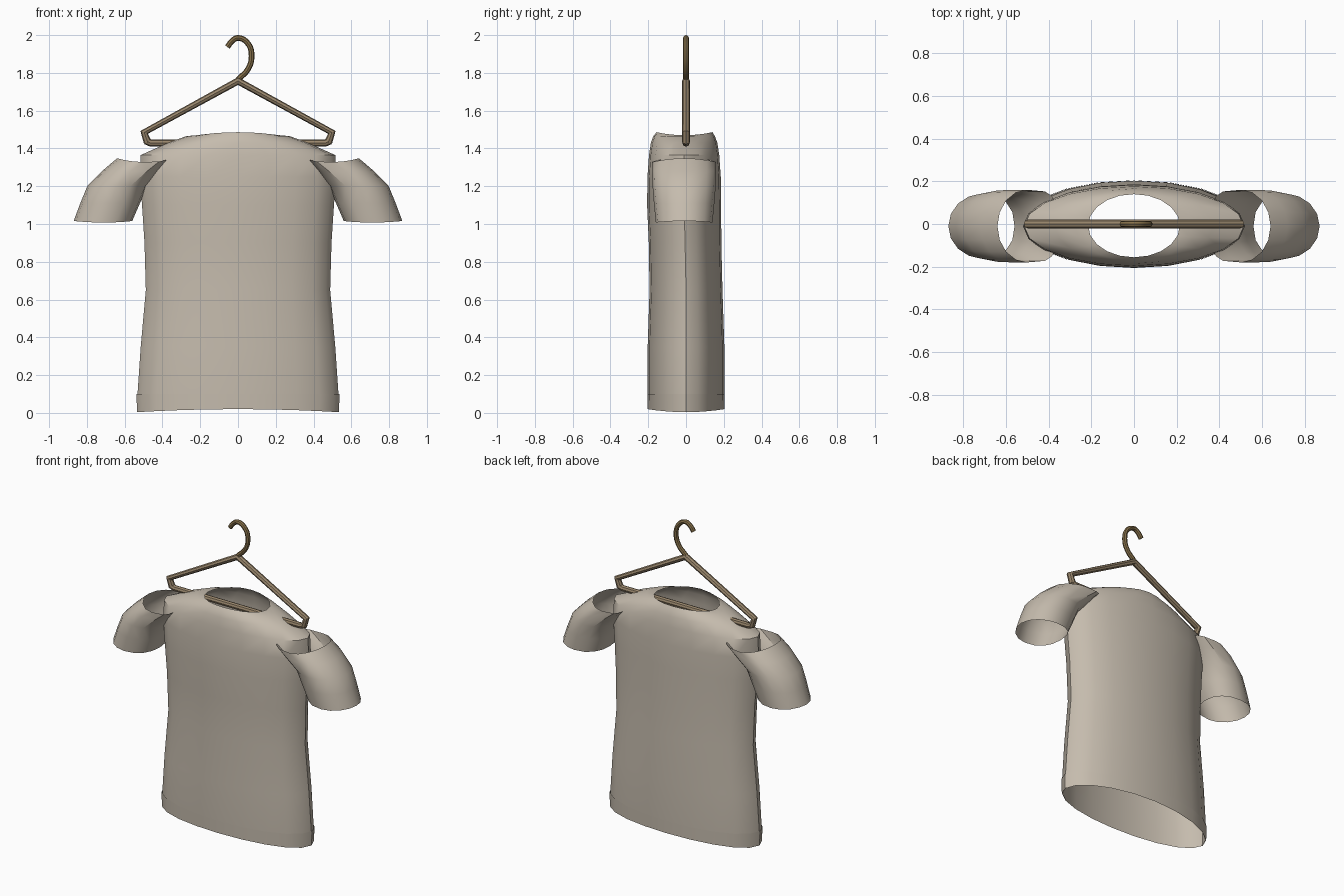
import bpy, bmesh, math

if "Cube" in bpy.data.objects:
    bpy.data.objects.remove(bpy.data.objects["Cube"])


def material(name, rgb):
    m = bpy.data.materials.new(name)
    m.diffuse_color = (*rgb, 1)
    m.use_nodes = True
    m.node_tree.nodes["Principled BSDF"].inputs["Base Color"].default_value = m.diffuse_color
    return m


CLOTH = material("beige cloth", (0.56, 0.50, 0.42))
WOOD = material("brown wood", (0.32, 0.24, 0.15))
HOOK = material("dark brass", (0.24, 0.165, 0.07))


def ring(cx, cy, z, rx, ry, n=20, inner_power=1.0, wave=0.0):
    """Oval ring; inner_power < 1 makes the -x half boxier, wave bends the rim."""
    pts = []
    for i in range(n):
        t = 2 * math.pi * i / n
        c, s = math.cos(t), math.sin(t)
        p = inner_power if c < -0.01 else 1.0
        x = math.copysign(abs(c) ** p, c)
        y = math.copysign(abs(s) ** p, s)
        pts.append((cx + rx * x, cy + ry * y, z + wave * math.cos(2 * t)))
    return pts


def loft(name, rings, mat, mirror=False):
    """Open tube through the rings."""
    bm = bmesh.new()
    rows = [[bm.verts.new(p) for p in r] for r in rings]
    for a, b in zip(rows, rows[1:]):
        for i in range(len(a)):
            j = (i + 1) % len(a)
            bm.faces.new((a[i], a[j], b[j], b[i]))
    bmesh.ops.recalc_face_normals(bm, faces=bm.faces)
    if mirror:
        for v in bm.verts:
            v.co.x = -v.co.x
        bmesh.ops.reverse_faces(bm, faces=bm.faces)
    me = bpy.data.meshes.new(name)
    bm.to_mesh(me)
    bm.free()
    me.materials.append(mat)
    ob = bpy.data.objects.new(name, me)
    bpy.context.collection.objects.link(ob)
    smooth(ob)
    return ob


def smooth(ob):
    bpy.ops.object.select_all(action='DESELECT')
    ob.select_set(True)
    bpy.context.view_layer.objects.active = ob
    bpy.ops.object.shade_smooth_by_angle(angle=math.radians(32))


def rod(name, pts, radius, mat, kind='POLY'):
    """Round rod along a path in the y = 0 plane, turned into a mesh."""
    cu = bpy.data.curves.new(name, 'CURVE')
    cu.dimensions = '3D'
    cu.bevel_depth = radius
    cu.bevel_resolution = 2
    cu.use_fill_caps = True
    cu.resolution_u = 6
    sp = cu.splines.new(kind)
    if kind == 'BEZIER':
        sp.bezier_points.add(len(pts) - 1)
        for bp, (x, z) in zip(sp.bezier_points, pts):
            bp.co = (x, 0, z)
            bp.handle_left_type = bp.handle_right_type = 'AUTO'
    else:
        sp.points.add(len(pts) - 1)
        for p, (x, z) in zip(sp.points, pts):
            p.co = (x, 0, z, 1)
    cu.materials.append(mat)
    ob = bpy.data.objects.new(name, cu)
    bpy.context.collection.objects.link(ob)
    bpy.ops.object.select_all(action='DESELECT')
    ob.select_set(True)
    bpy.context.view_layer.objects.active = ob
    bpy.ops.object.convert(target='MESH')
    smooth(bpy.context.view_layer.objects.active)


# shirt body, open at hem and neck: (z, half width, half depth, y offset, rim bend)
body = [(0.012, 0.53, 0.202, 0, -0.008), (0.10, 0.532, 0.203, 0, 0),
        (0.35, 0.515, 0.203, 0, 0), (0.65, 0.488, 0.193, 0, 0),
        (0.90, 0.495, 0.192, -0.005, 0), (1.10, 0.508, 0.196, -0.01, 0),
        (1.25, 0.52, 0.194, -0.01, 0), (1.365, 0.515, 0.186, -0.01, 0),
        (1.43, 0.37, 0.176, -0.01, 0), (1.465, 0.275, 0.163, -0.01, 0),
        (1.478, 0.215, 0.148, -0.008, -0.008)]
loft("shirt_body", [ring(0, cy, z, rx, ry, wave=w) for z, rx, ry, cy, w in body], CLOTH)

# folded hem band
loft("hem_band", [ring(0, 0, 0.012, 0.534, 0.204, wave=-0.008),
                  ring(0, 0, 0.10, 0.538, 0.205)], CLOTH)

# short sleeves, leaning outwards: (centre x, z, half width, half depth, rim bend)
sleeve = [(0.715, 1.012, 0.155, 0.15, 0.004), (0.677, 1.11, 0.158, 0.16, 0),
          (0.64, 1.20, 0.158, 0.167, 0), (0.57, 1.28, 0.15, 0.17, 0),
          (0.50, 1.338, 0.14, 0.17, 0.01)]
for side, flip in (("right", False), ("left", True)):
    loft(side + "_sleeve",
         [ring(cx, -0.01, z, rx, ry, 16, 0.55 if z > 1.25 else 0.85, w)
          for cx, z, rx, ry, w in sleeve], CLOTH, flip)

# hanger: two sloping arms, two short ends and a cross bar
rod("hanger_arms", [(-0.478, 1.432), (-0.497, 1.485), (0, 1.757),
                    (0.497, 1.485), (0.478, 1.432)], 0.021, WOOD)
rod("hanger_bar", [(-0.488, 1.44), (-0.46, 1.428), (0.46, 1.428), (0.488, 1.44)], 0.019, WOOD)
rod("hanger_hook", [(0, 1.765), (0.053, 1.82), (0.072, 1.89), (0.053, 1.955),
                    (0, 1.985), (-0.03, 1.97), (-0.056, 1.937)], 0.015, HOOK, 'BEZIER')
